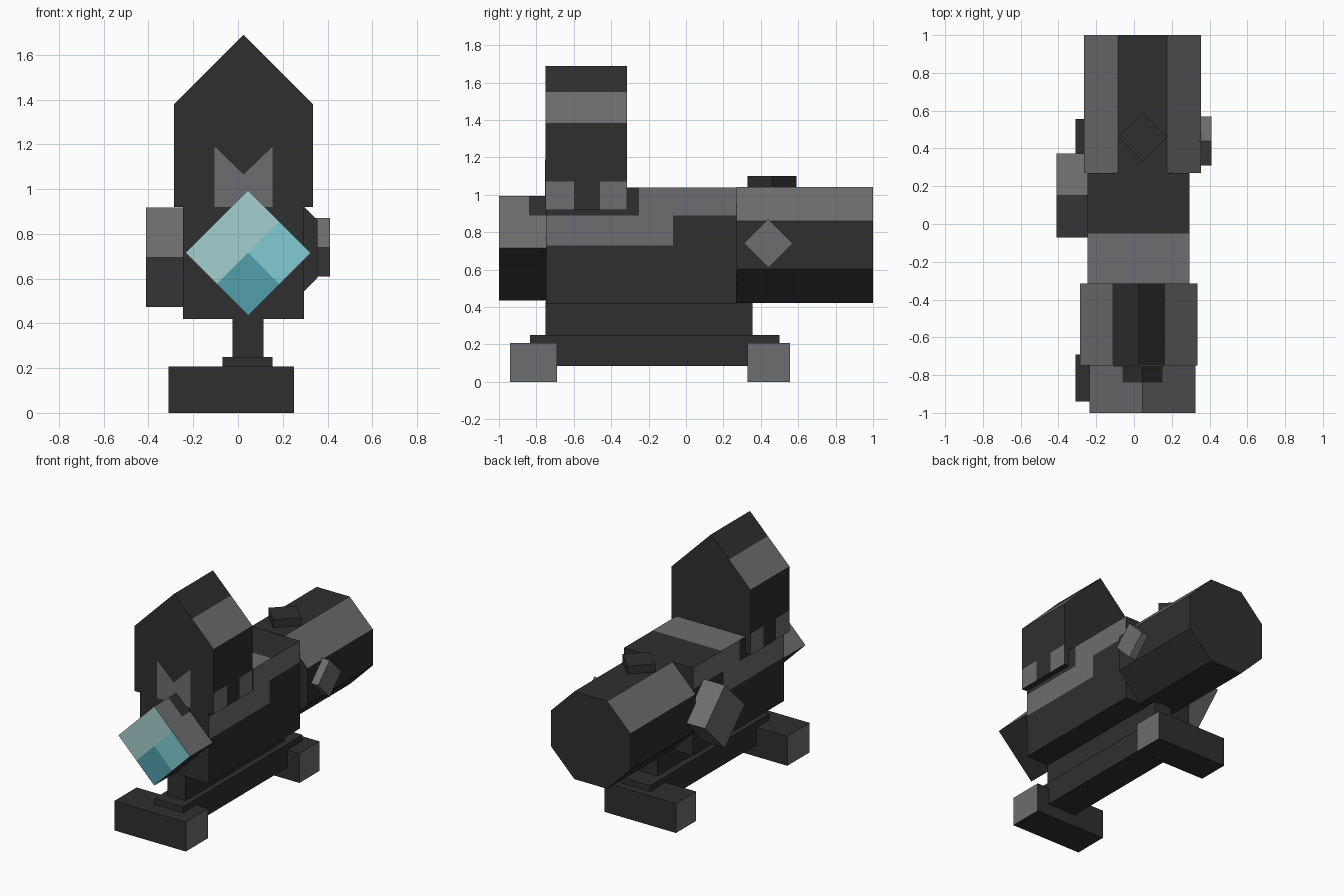
import bpy
import bmesh
import math
from mathutils import Vector

if "Cube" in bpy.data.objects:
    bpy.data.objects.remove(bpy.data.objects["Cube"], do_unlink=True)

DARK, LIGHT, PALE, CYAN, DEEP = range(5)


def material(name, rgb):
    mat = bpy.data.materials.new(name)
    mat.use_nodes = True
    mat.diffuse_color = (*rgb, 1)
    mat.node_tree.nodes["Principled BSDF"].inputs["Base Color"].default_value = (*rgb, 1)
    return mat


MATS = [
    material("charcoal", (0.028, 0.028, 0.028)),
    material("grey metal", (0.155, 0.155, 0.16)),
    material("pale glass", (0.38, 0.62, 0.62)),
    material("cyan glass", (0.22, 0.6, 0.64)),
    material("deep glass", (0.085, 0.35, 0.42)),
]


def place(axis, a, b, t):
    return {"x": (t, a, b), "y": (a, t, b), "z": (a, b, t)}[axis]


def prism(name, profile, axis, start, end, colour, cuts=()):
    """Extrude a profile, cut it by planes (point, normal), colour faces by a rule."""
    bm = bmesh.new()
    face = bm.faces.new([bm.verts.new(place(axis, a, b, start)) for a, b in profile])
    out = bmesh.ops.extrude_face_region(bm, geom=[face])
    shift = Vector(place(axis, 0, 0, end - start))
    bmesh.ops.translate(bm, vec=shift, verts=[g for g in out["geom"] if isinstance(g, bmesh.types.BMVert)])
    bmesh.ops.recalc_face_normals(bm, faces=bm.faces[:])
    for point, normal in cuts:
        geom = bm.verts[:] + bm.edges[:] + bm.faces[:]
        bmesh.ops.bisect_plane(bm, geom=geom, dist=1e-5, plane_co=point, plane_no=normal)
    bm.normal_update()
    for f in bm.faces:
        f.material_index = colour(f.calc_center_median(), f.normal) if callable(colour) else colour
    mesh = bpy.data.meshes.new(name)
    bm.to_mesh(mesh)
    bm.free()
    for mat in MATS:
        mesh.materials.append(mat)
    obj = bpy.data.objects.new(name, mesh)
    bpy.context.collection.objects.link(obj)
    return obj


def rect(a0, a1, b0, b1):
    return [(a0, b0), (a1, b0), (a1, b1), (a0, b1)]


def ring(a, b, radius, sides, turn=0.0):
    angles = [turn + 2 * math.pi * i / sides for i in range(sides)]
    return [(a + radius * math.cos(t), b + radius * math.sin(t)) for t in angles]


def at_y(y):
    return ((0, y, 0), (0, 1, 0))


def at_z(z):
    return ((0, 0, z), (0, 0, 1))


# Feet with grey ends, rail and pedestal
def foot_colour(c, n):
    return LIGHT if abs(n.x) > 0.9 else DARK


for name, y0, y1 in (("front_foot", -0.94, -0.69), ("back_foot", 0.33, 0.555)):
    prism(name, rect(-0.31, 0.25, 0, 0.208), "y", y0, y1, foot_colour)
prism("base_rail", rect(-0.07, 0.155, 0.085, 0.25), "y", -0.835, 0.5, DARK)
prism("pedestal", rect(-0.025, 0.115, 0.25, 0.43), "y", -0.75, 0.355, DARK)


# Main body with stepped grey side panels
def body_colour(c, n):
    if n.z > 0.9:
        return LIGHT if c.y < -0.05 else DARK
    if abs(n.x) > 0.9:
        if c.z > 0.89:
            return LIGHT if c.y > -0.25 else DARK
        return LIGHT if c.z > 0.73 and c.y < -0.07 else DARK
    return DARK


prism("body", rect(-0.245, 0.295, 0.42, 1.04), "y", -0.748, 0.27, body_colour,
      [at_z(0.73), at_z(0.89), at_y(-0.25), at_y(-0.07), at_y(-0.05)])


# Octagonal barrel with grey upper slopes
def barrel_colour(c, n):
    return LIGHT if n.z > 0.3 and abs(n.x) > 0.3 else DARK


prism("barrel", ring(0.045, 0.732, 0.3355, 8, math.pi / 8), "y", 0.27, 1.0, barrel_colour)
prism("top_knob", ring(0.045, 0.46, 0.13, 4), "z", 1.03, 1.1, DARK)
prism("left_knob", ring(0.44, 0.74, 0.13, 4), "x", 0.34, 0.41, LIGHT)
prism("right_knob", ring(0.15, 0.695, 0.222, 4), "x", -0.41, -0.235, LIGHT)


# Diamond lens housing with a glass front in three tones
LENS_X, LENS_Z = 0.045, 0.715


def lens_colour(c, n):
    if n.y < -0.9:
        u, v = c.x - LENS_X, c.z - LENS_Z
        if v > u:
            return PALE
        return CYAN if v > -u else DEEP
    if n.z > 0.3:
        return DARK if c.z > 0.89 and c.y > -0.84 else LIGHT
    return DARK


centre = (LENS_X, 0, LENS_Z)
prism("lens_housing", ring(LENS_X, LENS_Z, 0.28, 4), "y", -1.0, -0.745, lens_colour,
      [(centre, (1, 0, 1)), (centre, (1, 0, -1)), at_z(0.89), at_y(-0.84)])


# Gabled tower with grey eaves and corner patches
def tower_colour(c, n):
    if n.z > 0.3:
        return LIGHT if c.z < 1.55 else DARK
    if abs(n.x) > 0.9 and c.z < 1.07:
        return DARK if -0.6 < c.y < -0.46 else LIGHT
    return DARK


gable = [(-0.285, 0.92), (0.335, 0.92), (0.335, 1.38), (0.025, 1.69), (-0.285, 1.38)]
prism("tower", gable, "y", -0.75, -0.315, tower_colour,
      [at_z(1.07), at_z(1.55), at_y(-0.6), at_y(-0.46)])

# Notched grey plate on the tower front
notch = [(-0.105, 0.92), (0.155, 0.92), (0.155, 1.19), (0.025, 1.065), (-0.105, 1.19)]
prism("tower_plate", notch, "y", -0.754, -0.749, LIGHT)
